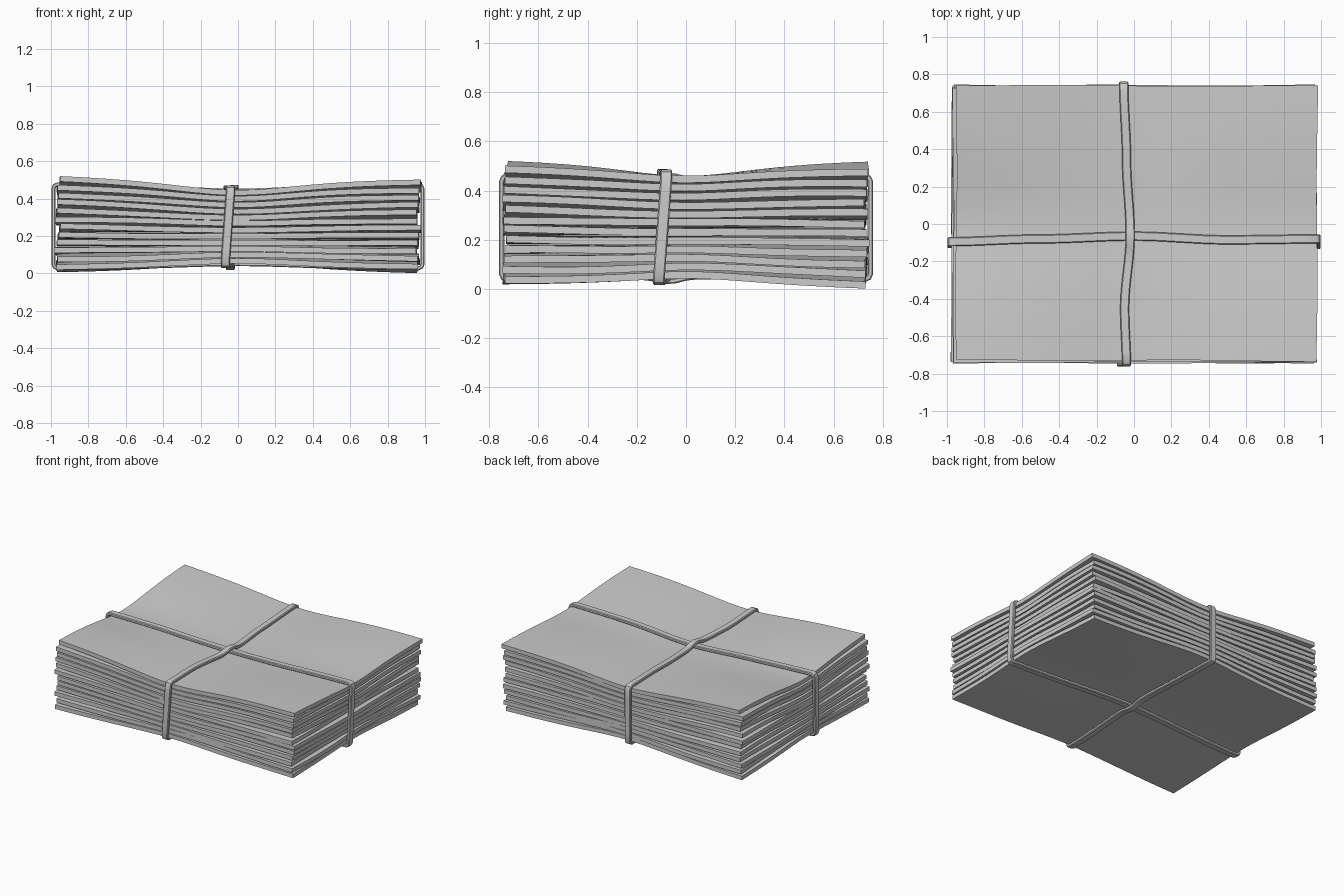
import bpy, bmesh, math, random
from mathutils import Vector, Matrix

if "Cube" in bpy.data.objects:
    bpy.data.objects.remove(bpy.data.objects["Cube"])

random.seed(7)
LAYERS = 12
HX, HY = 0.965, 0.735


def bump(u):
    # rises quickly away from the tied middle
    return 1.3 * u * u / (u * u + 0.3)


def corner(x, y, lf, rf, lb, rb):
    # blend of four corner values
    s = min(max(x / HX * 0.5 + 0.5, 0), 1)
    t = min(max(y / HY * 0.5 + 0.5, 0), 1)
    return (lf * (1 - s) + rf * s) * (1 - t) + (lb * (1 - s) + rb * s) * t


def top_z(x, y):
    bx, by = bump(x / HX), bump(y / HY)
    return 0.43 + 0.03 * bx + 0.016 * by + bx * by * corner(x, y, 0.045, 0.025, 0.042, 0.012)


def bottom_z(x, y):
    bx, by = bump(x / HX), bump(y / HY)
    return 0.062 - 0.02 * bx - 0.01 * by - bx * by * corner(x, y, 0.013, 0.010, 0.026, 0.031)


def finish(bm, name):
    bmesh.ops.recalc_face_normals(bm, faces=bm.faces)
    mesh = bpy.data.meshes.new(name)
    bm.to_mesh(mesh)
    bm.free()
    obj = bpy.data.objects.new(name, mesh)
    bpy.context.collection.objects.link(obj)
    bpy.context.view_layer.objects.active = obj
    obj.select_set(True)
    bpy.ops.object.shade_smooth_by_angle(angle=math.radians(40))
    obj.select_set(False)
    return obj


def sheet(k):
    bm = bmesh.new()
    bmesh.ops.create_grid(bm, x_segments=32, y_segments=24, size=1)
    last = k == LAYERS - 1
    dx = 0.014 if last else random.uniform(-0.012, 0.012)
    dy = 0.005 if last else random.uniform(-0.008, 0.008)
    rot = Matrix.Rotation(random.uniform(-0.006, 0.006), 3, 'Z')
    ph = random.uniform(0, 6)
    thick = 0.029
    f = k / (LAYERS - 1)
    for v in bm.verts:
        # slightly wavy outline and gentle vertical ripple
        p = Vector((v.co.x * (HX + 0.003 * math.sin(4 * v.co.y + ph)),
                    v.co.y * (HY + 0.003 * math.sin(5 * v.co.x + ph)), 0))
        p = rot @ p + Vector((dx, dy, 0))
        lo, hi = bottom_z(p.x, p.y), top_z(p.x, p.y) - thick
        slack = max(0, (hi - lo) / (LAYERS - 1) - thick)
        wave = 0.35 * slack * math.sin(3 * p.x + 4 * p.y + ph)
        p.z = lo + (hi - lo) * f + (wave if 0 < k < LAYERS - 1 else 0)
        v.co = p
    # thicken straight up
    res = bmesh.ops.extrude_face_region(bm, geom=bm.faces[:], use_keep_orig=True)
    for g in res['geom']:
        if isinstance(g, bmesh.types.BMVert):
            g.co.z += thick
    finish(bm, f"paper_bundle_{k + 1}")


def interp(a, table):
    # smooth lookup in a short list of (position, value)
    for (a0, v0), (a1, v1) in zip(table, table[1:]):
        if a <= a1:
            t = max(0, (a - a0) / (a1 - a0))
            return v0 + (v1 - v0) * t * t * (3 - 2 * t)
    return table[-1][1]


def band(name, along_x, reach, top_shift, low_shift, cross):
    half_w, half_t, r, n = 0.024, 0.011, 0.022, 36

    def surf(fn, a, s):
        return fn(a, s) if along_x else fn(s, a)

    # closed centreline: (position along, height, sideways shift)
    def run(fn, table, sign):
        pts = []
        for i in range(n + 1):
            a = (-1 + 2 * i / n) * (reach - r)
            s = interp(a, table)
            lift = 0.012
            if not along_x:
                lift += 0.02 * math.exp(-((a - cross) / 0.06) ** 2)
            pts.append((a, surf(fn, a, s) + sign * lift, s))
        return pts

    def side(p, q, sign):
        # rounded corner, straight drop, rounded corner
        e = sign * reach
        d = 1 if q[1] > p[1] else -1
        out = [(e - sign * r * 0.3, p[1] + d * r * 0.3, p[2])]
        for i in range(7):
            t = i / 6
            z = (p[1] + d * r) * (1 - t) + (q[1] - d * r) * t
            out.append((e, z, p[2] * (1 - t) + q[2] * t))
        out.append((e - sign * r * 0.3, q[1] - d * r * 0.3, q[2]))
        return out

    up = run(top_z, top_shift, 1)
    low = run(bottom_z, low_shift, -1)[::-1]
    path = up + side(up[-1], low[0], 1) + low + side(low[-1], up[0], -1)

    # rounded flat section swept round the loop
    c = 0.005
    sec = [(-half_w, -half_t + c), (-half_w + c, -half_t), (half_w - c, -half_t), (half_w, -half_t + c),
           (half_w, half_t - c), (half_w - c, half_t), (-half_w + c, half_t), (-half_w, half_t - c)]
    bm = bmesh.new()
    rings = []
    m = len(path)
    for i, (a, z, s) in enumerate(path):
        p0, p1 = path[i - 1], path[(i + 1) % m]
        nrm = Vector((-(p1[1] - p0[1]), p1[0] - p0[0])).normalized()
        ring = []
        for w, t in sec:
            pa, pz, ps = a + nrm.x * t, z + nrm.y * t, s + w
            ring.append(bm.verts.new((pa, ps, pz) if along_x else (ps, pa, pz)))
        rings.append(ring)
    for i in range(m):
        r0, r1 = rings[i], rings[(i + 1) % m]
        for j in range(8):
            bm.faces.new((r0[j], r0[(j + 1) % 8], r1[(j + 1) % 8], r1[j]))
    finish(bm, name)


# stack of paper bundles
for k in range(LAYERS):
    sheet(k)

# tie running left to right
band("long_tie", True, 0.987,
     [(-1, -0.095), (-0.5, -0.08), (0, -0.065), (0.5, -0.085), (1, -0.08)],
     [(-1, -0.105), (0, -0.08), (1, -0.11)], 0)

# tie running front to back, passing over the other one
band("short_tie", False, 0.75,
     [(-0.76, -0.04), (-0.45, -0.05), (-0.06, -0.02), (0.35, -0.04), (0.76, -0.055)],
     [(-0.76, -0.068), (0, -0.04), (0.76, -0.055)], -0.07)
